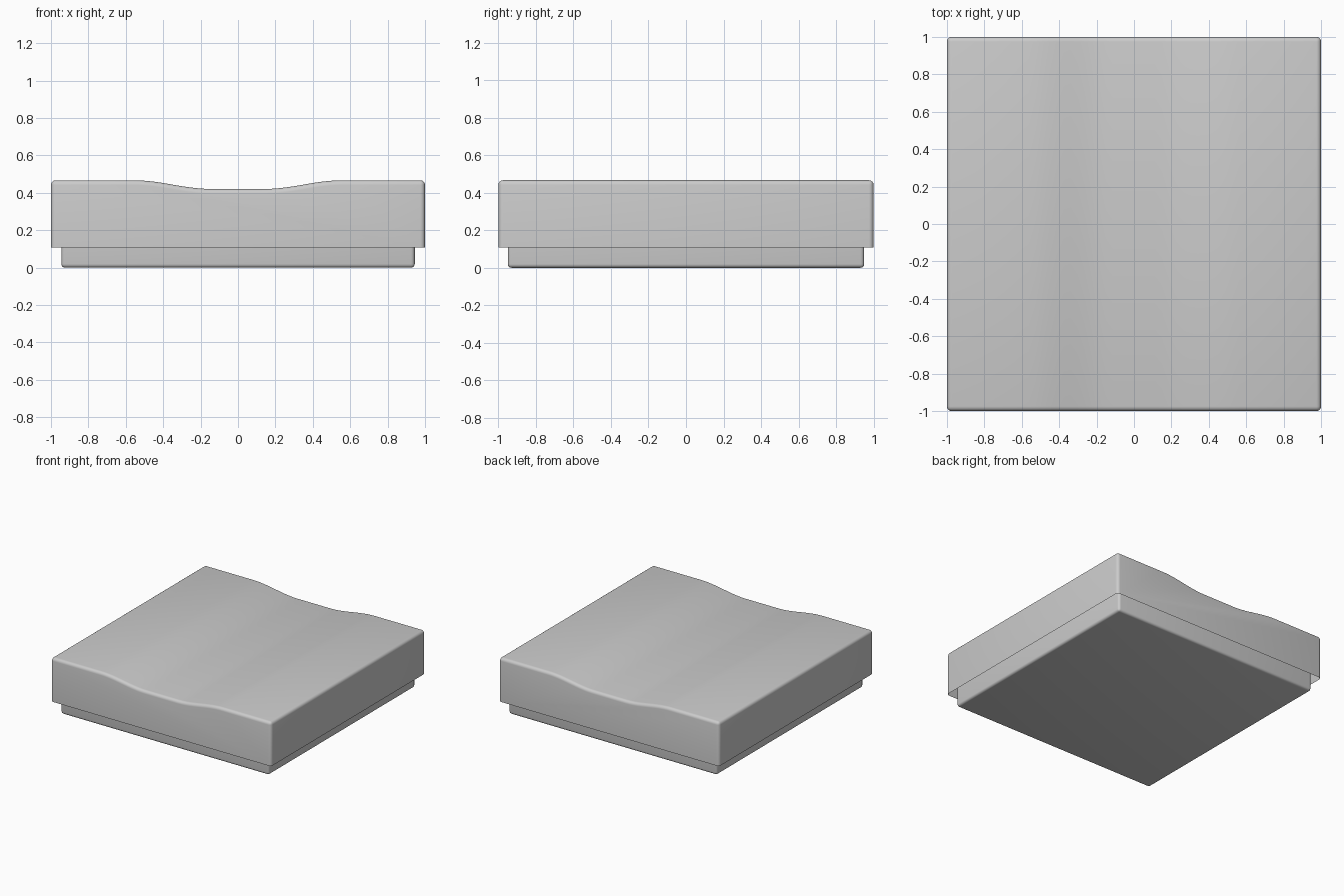
import bpy, bmesh

if "Cube" in bpy.data.objects:
    bpy.data.objects.remove(bpy.data.objects["Cube"])


def finish(bm, name):
    bmesh.ops.recalc_face_normals(bm, faces=bm.faces[:])
    mesh = bpy.data.meshes.new(name)
    bm.to_mesh(mesh)
    bm.free()
    ob = bpy.data.objects.new(name, mesh)
    bpy.context.collection.objects.link(ob)
    bpy.ops.object.select_all(action='DESELECT')
    ob.select_set(True)
    bpy.context.view_layer.objects.active = ob
    bpy.ops.object.shade_smooth_by_angle(angle=0.7)
    return ob


def open_box(name, profile, half_y, open_z, radius):
    """Extrude an x/z profile along y, drop the face at open_z, round the rest."""
    bm = bmesh.new()
    face = bm.faces.new([bm.verts.new((x, -half_y, z)) for x, z in profile])
    ext = bmesh.ops.extrude_face_region(bm, geom=[face], use_keep_orig=True)
    moved = [g for g in ext['geom'] if isinstance(g, bmesh.types.BMVert)]
    bmesh.ops.translate(bm, vec=(0, 2 * half_y, 0), verts=moved)
    bmesh.ops.recalc_face_normals(bm, faces=bm.faces[:])
    rim = [f for f in bm.faces if all(abs(v.co.z - open_z) < 1e-5 for v in f.verts)]
    bmesh.ops.delete(bm, geom=rim, context='FACES')
    sharp = [e for e in bm.edges
             if len(e.link_faces) == 2 and e.calc_face_angle() > 1.0]
    bmesh.ops.bevel(bm, geom=sharp, offset=radius, offset_type='OFFSET',
                    segments=4, profile=0.5, affect='EDGES')
    return finish(bm, name)


def top_height(x):
    # Shallow dip across the middle of the top
    t = min(max((0.55 - abs(x)) / 0.40, 0), 1)
    return 0.467 - 0.046 * t * t * (3 - 2 * t)


# Lid: open-bottomed cover with the dipped top
xs = [1.0] + [0.6 - 1.2 * i / 32 for i in range(33)] + [-1.0]
lid_profile = [(-1.0, 0.108), (1.0, 0.108)] + [(x, top_height(x)) for x in xs]
open_box("lid", lid_profile, 1.0, 0.108, 0.025)

# Base: slightly smaller tray tucked up inside the lid
base_profile = [(-0.945, 0.0), (0.945, 0.0), (0.945, 0.2), (-0.945, 0.2)]
open_box("base_tray", base_profile, 0.95, 0.2, 0.02)
